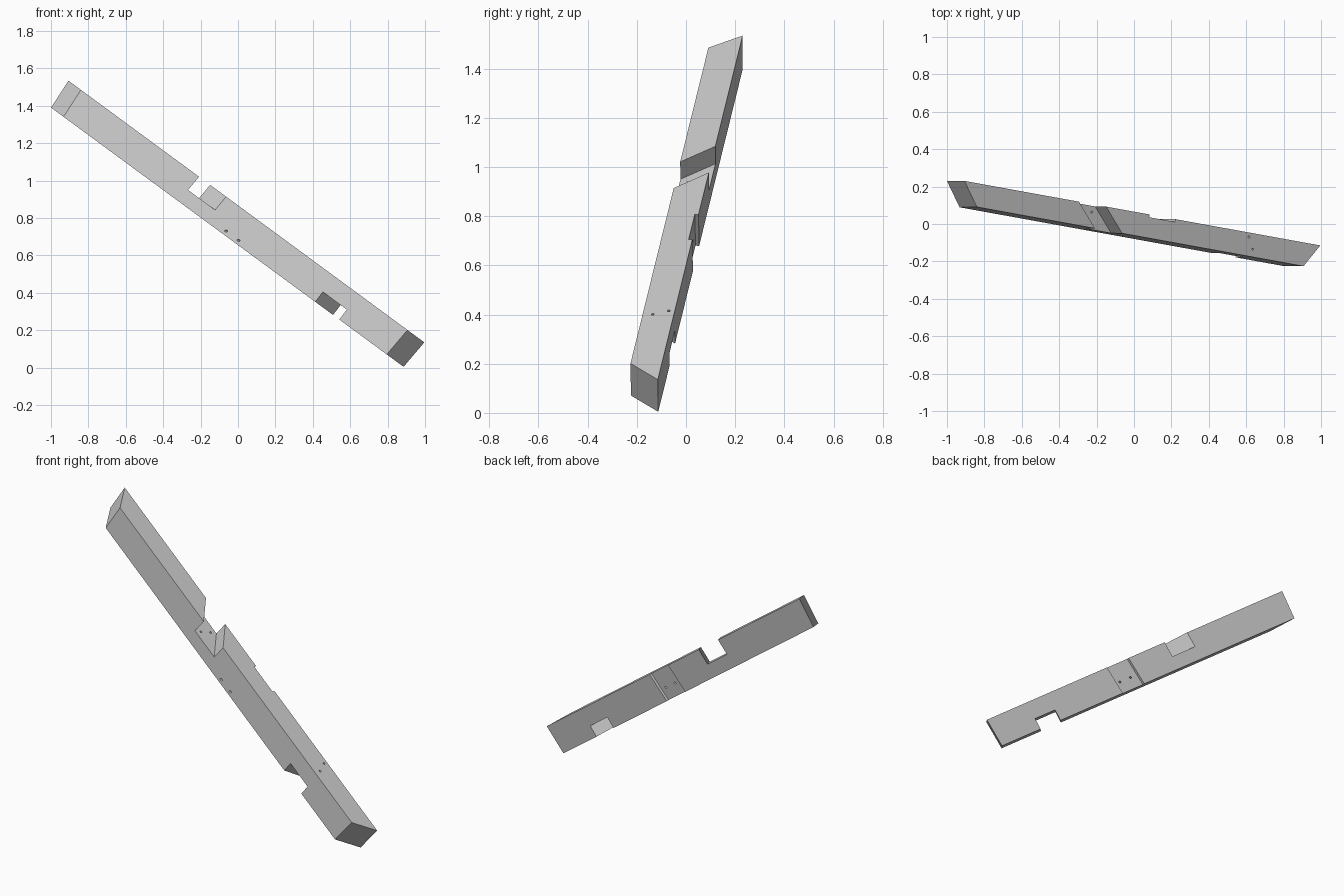
import bpy, bmesh
from mathutils import Matrix, Vector

if "Cube" in bpy.data.objects:
    bpy.data.objects.remove(bpy.data.objects["Cube"], do_unlink=True)

# Beam frame: along the length, across the width, up the depth
along = Vector((0.797, -0.1445, -0.586)).normalized()
across = (Vector((0, 1, 0)) - along * along.y).normalized()
up = along.cross(across)
frame = Matrix((along, across, up)).transposed().to_4x4()

FRONT, BACK = -0.135, -0.009
BOTTOM, TOP = 0.528, 0.699

grey = bpy.data.materials.new("timber_grey")
grey.use_nodes = True
grey.diffuse_color = (0.6, 0.6, 0.6, 1)
grey.node_tree.nodes["Principled BSDF"].inputs["Base Color"].default_value = (0.6, 0.6, 0.6, 1)


def make_object(name, bm):
    bmesh.ops.recalc_face_normals(bm, faces=bm.faces)
    mesh = bpy.data.meshes.new(name)
    bm.to_mesh(mesh)
    bm.free()
    mesh.materials.append(grey)
    obj = bpy.data.objects.new(name, mesh)
    bpy.context.collection.objects.link(obj)
    return obj


def block(name, start, end, width, depth):
    """Box whose two ends are (position at front top, skew, lean) planes."""
    bm = bmesh.new()
    bmesh.ops.create_cube(bm, size=2)
    for v in bm.verts:
        pos, skew, lean = end if v.co.x > 0 else start
        w = width[v.co.y > 0]
        h = depth[v.co.z > 0]
        v.co = (pos + skew * (w - FRONT) + lean * (h - TOP), w, h)
    return make_object(name, bm)


def drill(name, a, b, radius=0.006):
    """Cylinder running a little past both points."""
    a, b = Vector(a), Vector(b)
    axis = b - a
    bm = bmesh.new()
    turn = axis.to_track_quat('Z', 'Y').to_matrix().to_4x4()
    bmesh.ops.create_cone(bm, cap_ends=True, segments=12, radius1=radius, radius2=radius,
                          depth=axis.length + 0.03,
                          matrix=Matrix.Translation((a + b) / 2) @ turn)
    return make_object(name, bm)


# Timber with mitred ends
beam = block("timber_beam", (-1.553, -0.81, -0.06), (0.637, 0.75, 0.07),
             (FRONT, BACK), (BOTTOM, TOP))

# Skewed top notch, skewed bottom notch and shallow back housing
wide = (FRONT - 0.05, BACK + 0.05)
cutters = [
    block("top_notch", (-0.761, -1.0, 0.06), (-0.579, -1.0, 0.06), wide, (0.607, TOP + 0.05)),
    block("bottom_notch", (0.149, 0.8, 0.02), (0.31, 0.8, 0.02), wide, (BOTTOM - 0.05, 0.595)),
    block("back_housing", (-0.414, 0, 0.1), (-0.24, 0, 0.1),
          (BACK - 0.015, BACK + 0.05), (BOTTOM - 0.05, TOP + 0.05)),
]

# Screw holes: through the housing, and down through each notch
for d in (-0.47, -0.385):
    cutters.append(drill("housing_hole", (d, FRONT, 0.55), (d + 0.097, BACK - 0.015, 0.595)))
for d, w in ((0.257, -0.033), (0.291, -0.094), (-0.727, -0.042), (-0.75, -0.1)):
    cutters.append(drill("notch_hole", (d, w, BOTTOM), (d, w, TOP)))

for cutter in cutters:
    cutter.hide_render = True
    mod = beam.modifiers.new(cutter.name, 'BOOLEAN')
    mod.operation = 'DIFFERENCE'
    mod.solver = 'EXACT'
    mod.object = cutter

# Apply the cuts and tilt the timber into place
graph = bpy.context.evaluated_depsgraph_get()
cut_mesh = bpy.data.meshes.new_from_object(beam.evaluated_get(graph))
beam.modifiers.clear()
beam.data = cut_mesh
cut_mesh.transform(frame)
for cutter in cutters:
    bpy.data.objects.remove(cutter, do_unlink=True)
